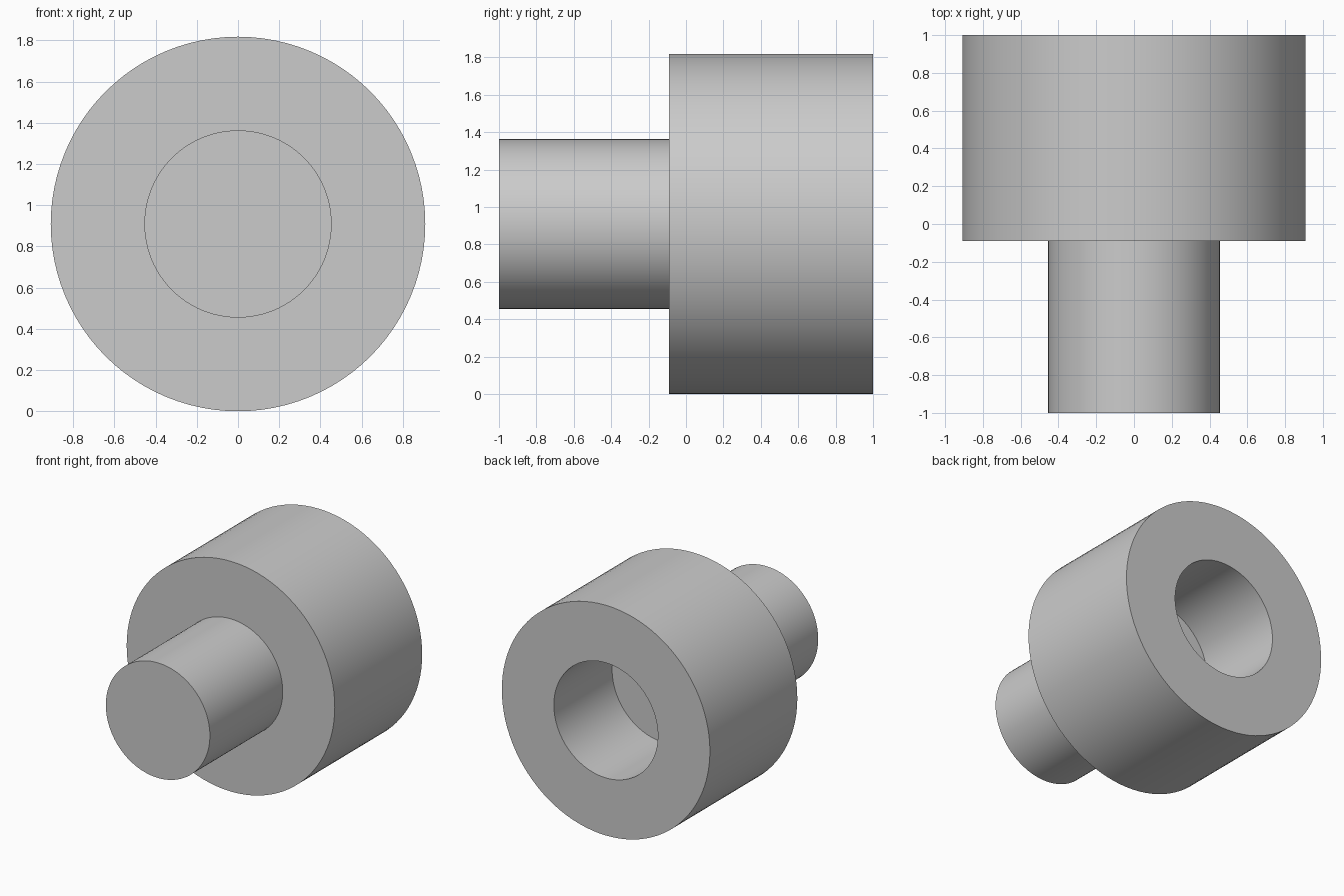
import bpy
import bmesh
import math
from mathutils import Matrix, Vector

cube = bpy.data.objects.get("Cube")
if cube:
    bpy.data.objects.remove(cube, do_unlink=True)

UNIT = 1 / 11          # the full length is 22 units
OUTER, INNER = 10 * UNIT, 5 * UNIT
SEGMENTS = 96

grey = bpy.data.materials.new("plain_grey")
grey.use_nodes = True
colour = (0.6, 0.6, 0.6, 1)
grey.diffuse_color = colour
grey.node_tree.nodes["Principled BSDF"].inputs["Base Color"].default_value = colour

# Half profile as (radius, y): front pin, wide body, blind bore in the back
profile = [
    (0, -1), (INNER, -1), (INNER, -UNIT), (OUTER, -UNIT),
    (OUTER, 1), (INNER, 1), (INNER, 1 - 8 * UNIT), (0, 1 - 8 * UNIT),
]

# Spin the profile around the y axis
bm = bmesh.new()
verts = [bm.verts.new((r, y, 0)) for r, y in profile]
edges = [bm.edges.new(pair) for pair in zip(verts, verts[1:])]
bmesh.ops.spin(bm, geom=verts + edges, cent=Vector(), axis=(0, 1, 0),
               angle=math.tau, steps=SEGMENTS)
bmesh.ops.remove_doubles(bm, verts=bm.verts, dist=1e-4)
bmesh.ops.recalc_face_normals(bm, faces=bm.faces)
bm.transform(Matrix.Translation((0, 0, OUTER)))

mesh = bpy.data.meshes.new("stepped_bushing")
bm.to_mesh(mesh)
bm.free()
mesh.materials.append(grey)
bushing = bpy.data.objects.new("stepped_bushing", mesh)
bpy.context.collection.objects.link(bushing)

# Smooth walls with crisp rims
bpy.ops.object.select_all(action="DESELECT")
bushing.select_set(True)
bpy.context.view_layer.objects.active = bushing
bpy.ops.object.shade_smooth_by_angle(angle=math.radians(30))
